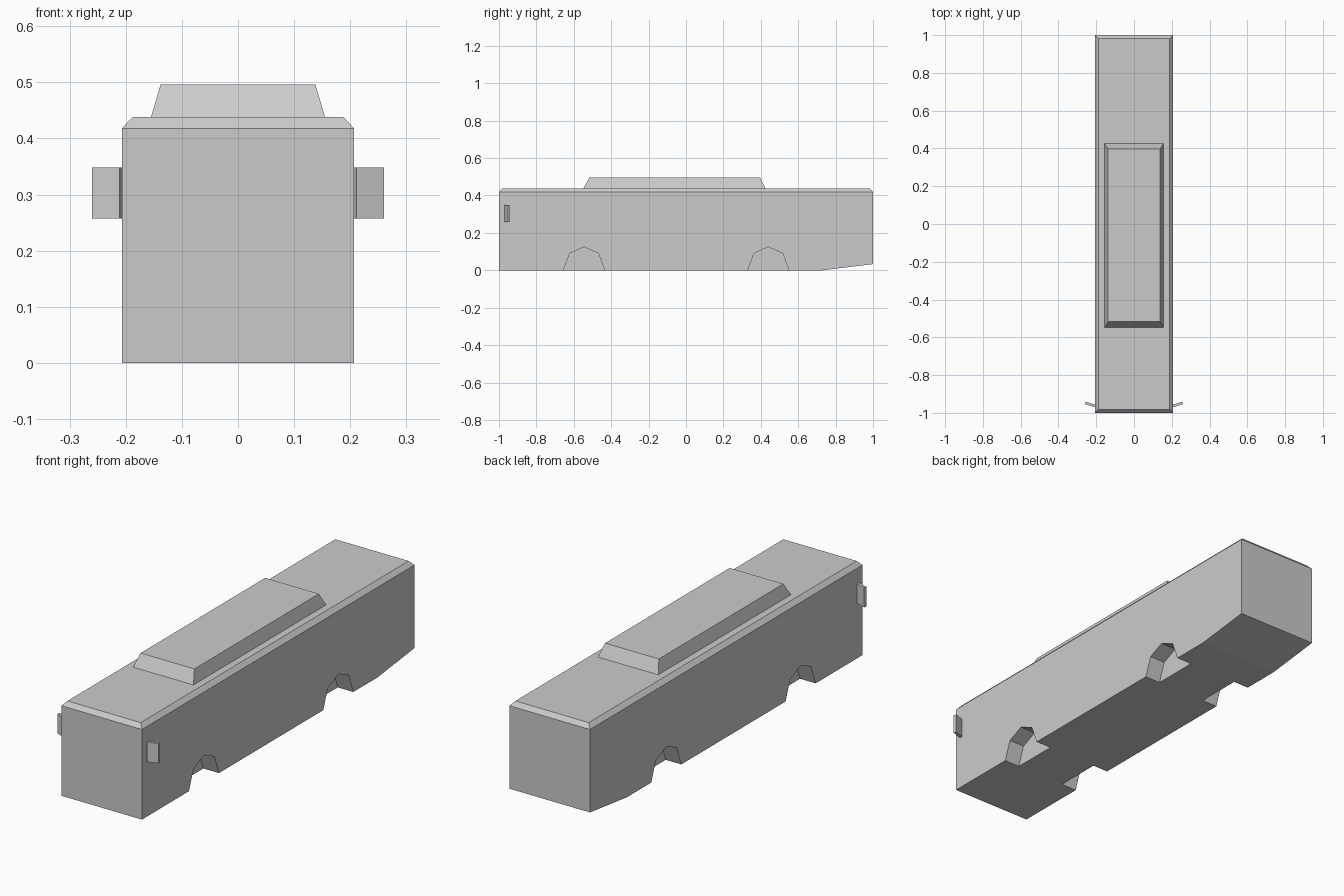
import bpy, bmesh

if "Cube" in bpy.data.objects:
    bpy.data.objects.remove(bpy.data.objects["Cube"])


def add_object(name, bm):
    bmesh.ops.recalc_face_normals(bm, faces=bm.faces)
    mesh = bpy.data.meshes.new(name)
    bm.to_mesh(mesh)
    bm.free()
    obj = bpy.data.objects.new(name, mesh)
    bpy.context.collection.objects.link(obj)
    return obj


def prism(points, offset):
    """Closed prism: 3D outline swept along an offset vector."""
    bm = bmesh.new()
    face = bm.faces.new([bm.verts.new(p) for p in points])
    ext = bmesh.ops.extrude_face_region(bm, geom=[face], use_keep_orig=True)
    moved = [g for g in ext["geom"] if isinstance(g, bmesh.types.BMVert)]
    bmesh.ops.translate(bm, verts=moved, vec=offset)
    return bm


W = 0.207       # half width
EAVE = 0.418    # height of the side walls
ROOF = 0.438

# Body: side profile with raised tail, swept across the width
side = [(-1, 0), (0.73, 0), (1, 0.033), (1, EAVE), (-1, EAVE)]
bm = prism([(-W, y, z) for y, z in side], (2 * W, 0, 0))
bmesh.ops.recalc_face_normals(bm, faces=bm.faces)

# Chamfered roof edge: raise and narrow the top face
bm.faces.ensure_lookup_table()
top = next(f for f in bm.faces if all(abs(v.co.z - EAVE) < 1e-4 for v in f.verts))
ext = bmesh.ops.extrude_discrete_faces(bm, faces=[top])
for v in ext["faces"][0].verts:
    v.co.x *= 0.188 / W
    v.co.y *= 0.982
    v.co.z = ROOF
body = add_object("bus_body", bm)

# Wheel arches: five-sided recesses cut into both sides
arch = [(-0.11, -0.05), (-0.11, 0), (-0.077, 0.09), (0, 0.125),
        (0.077, 0.09), (0.11, 0), (0.11, -0.05)]
for axle, yc in (("front", -0.545), ("rear", 0.44)):
    for label, s in (("left", -1), ("right", 1)):
        pts = [(s * (W - 0.08), yc + y, z) for y, z in arch]
        cutter = add_object(f"{axle}_{label}_arch_cutter", prism(pts, (s * 0.15, 0, 0)))
        cutter.hide_render = True
        cutter.hide_set(True)
        mod = body.modifiers.new(cutter.name, 'BOOLEAN')
        mod.operation = 'DIFFERENCE'
        mod.solver = 'EXACT'
        mod.object = cutter

# Roof unit: tapered box, open where it sits on the roof
bm = bmesh.new()
rings = []
for hx, y0, y1, z in ((0.155, -0.548, 0.425, ROOF), (0.138, -0.517, 0.396, 0.496)):
    rings.append([bm.verts.new((x, y, z)) for x, y in
                  ((-hx, y0), (hx, y0), (hx, y1), (-hx, y1))])
for i in range(4):
    j = (i + 1) % 4
    bm.faces.new((rings[0][i], rings[0][j], rings[1][j], rings[1][i]))
bm.faces.new(rings[1])
add_object("roof_unit", bm)

# Wing mirrors: thin plates swept backwards
plate = [(0.207, -0.957), (0.211, -0.970), (0.260, -0.953), (0.256, -0.940)]
for label, s in (("left", -1), ("right", 1)):
    add_object(f"{label}_mirror", prism([(s * x, y, 0.257) for x, y in plate], (0, 0, 0.091)))
